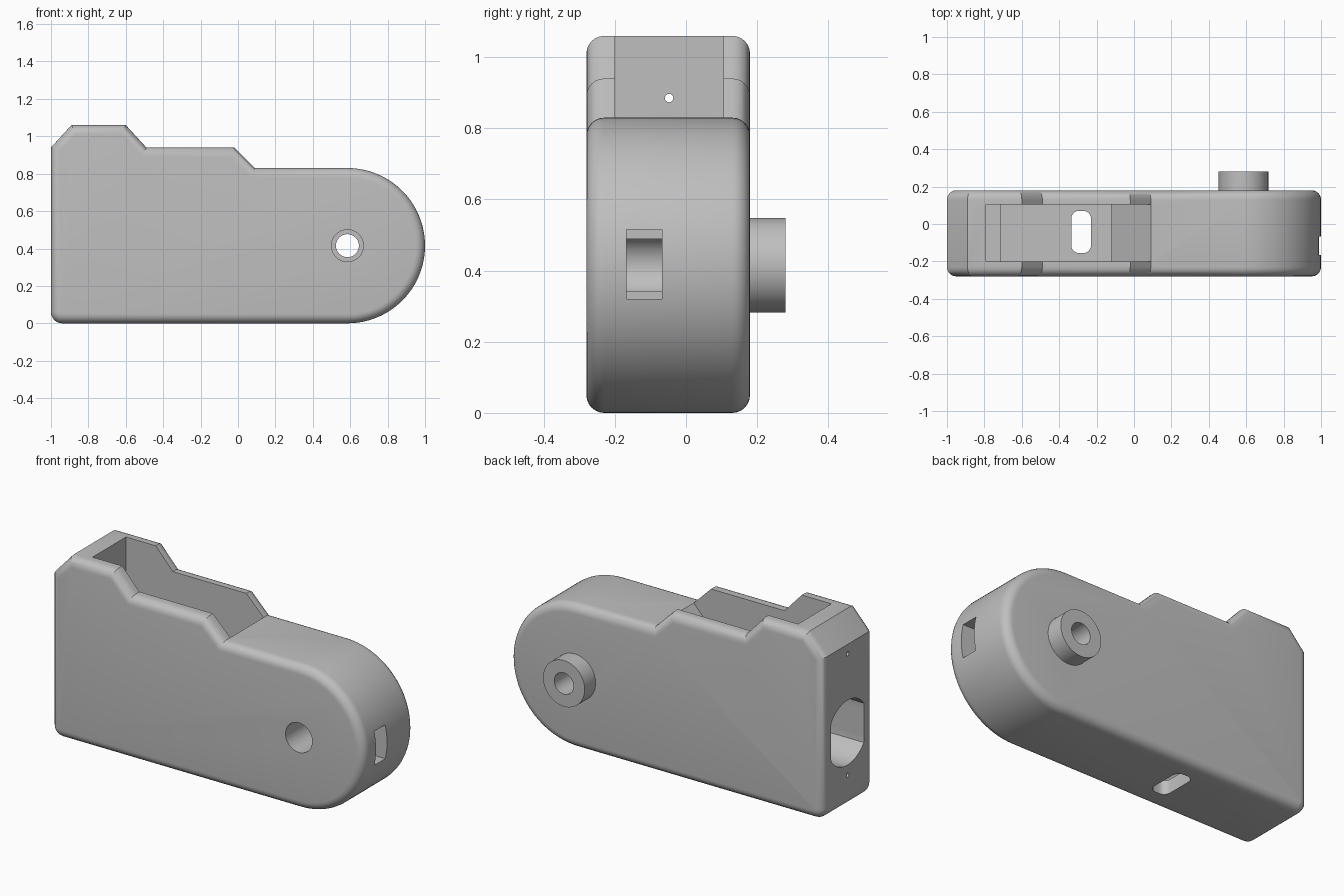
import bpy, bmesh
from math import sin, cos, pi, radians
from mathutils import Vector

if "Cube" in bpy.data.objects:
    bpy.data.objects.remove(bpy.data.objects["Cube"], do_unlink=True)

grey = bpy.data.materials.new("plain_grey")
grey.use_nodes = True
colour = (0.52, 0.52, 0.52, 1)
grey.diffuse_color = colour
grey.node_tree.nodes["Principled BSDF"].inputs["Base Color"].default_value = colour

FRONT, BACK = -0.28, 0.18
PIN = (0.585, 0.415)
MID_Y = -0.0475


def arc(centre, r, start, end, n):
    return [(centre[0] + r * cos(radians(start + (end - start) * i / n)),
             centre[1] + r * sin(radians(start + (end - start) * i / n)))
            for i in range(n + 1)]


def circle(centre, r, n=48):
    return arc(centre, r, 0, 360, n)[:-1]


def prism(name, pts, axis, lo, hi, rim=0):
    """Extrude a flat outline along an axis, optionally rounding both rims."""
    place = {"x": lambda a, b, t: (t, a, b),
             "y": lambda a, b, t: (a, t, b),
             "z": lambda a, b, t: (a, b, t)}[axis]
    bm = bmesh.new()
    low, high = ([bm.verts.new(place(a, b, t)) for a, b in pts] for t in (lo, hi))
    caps = [bm.faces.new(low), bm.faces.new(high)]
    for i in range(len(pts)):
        j = (i + 1) % len(pts)
        bm.faces.new((low[i], low[j], high[j], high[i]))
    bmesh.ops.recalc_face_normals(bm, faces=bm.faces)
    if rim:
        edges = list({e for f in caps for e in f.edges})
        bmesh.ops.bevel(bm, geom=edges, offset=rim, offset_type="OFFSET",
                        segments=6, profile=0.5, affect="EDGES")
    mesh = bpy.data.meshes.new(name)
    bm.to_mesh(mesh)
    bm.free()
    mesh.materials.append(grey)
    obj = bpy.data.objects.new(name, mesh)
    bpy.context.collection.objects.link(obj)
    return obj


def activate(obj):
    bpy.ops.object.select_all(action="DESELECT")
    obj.select_set(True)
    bpy.context.view_layer.objects.active = obj


def cut(target, cutter):
    activate(target)
    mod = target.modifiers.new("cut", "BOOLEAN")
    mod.operation = "DIFFERENCE"
    mod.solver = "EXACT"
    mod.object = cutter
    bpy.ops.object.modifier_apply(modifier=mod.name)
    bpy.data.objects.remove(cutter, do_unlink=True)


# Stepped housing with a round nose and rounded front and back rims
outline = arc((-0.94, 0.06), 0.06, 180, 270, 6)
outline += arc(PIN, 0.415, -90, 90, 48)
outline += [(0.09, 0.83), (-0.02, 0.94), (-0.49, 0.94),
            (-0.60, 1.06), (-0.89, 1.06), (-1.0, 0.94)]
housing = prism("housing", outline, "y", FRONT, BACK, rim=0.05)

# Open-topped compartment with a sloped end and a low ledge
compartment = [(-0.79, 1.2), (-0.79, 0.16), (-0.71, 0.16), (-0.71, 0.08),
               (-0.12, 0.08), (-0.12, 0.60), (0.09, 0.83), (0.09, 1.2)]
cut(housing, prism("compartment_cutter", compartment, "y", -0.2, 0.105))

# Round opening with flattened sides, and two screw holes, in the end wall
opening = [(max(MID_Y - 0.15, min(MID_Y + 0.15, a)), b)
           for a, b in circle((MID_Y, 0.43), 0.187)]
cut(housing, prism("opening_cutter", opening, "x", -1.1, -0.6))
for z in (0.885, 0.185):
    cut(housing, prism("screw_cutter", circle((MID_Y, z), 0.012, 16), "x", -1.1, -0.7))

# Rounded slot through the floor
slot = []
for sx, sy, start in ((1, 1, 0), (-1, 1, 90), (-1, -1, 180), (1, -1, 270)):
    corner = (-0.2825 + sx * 0.0125, -0.0425 + sy * 0.0725)
    slot += arc(corner, 0.04, start, start + 90, 6)
cut(housing, prism("floor_slot_cutter", slot, "z", -0.1, 0.12))

# Wide front bore, window in the nose, narrow bore through to the back
cut(housing, prism("front_bore_cutter", circle(PIN, 0.0855), "y", -0.4, 0.08))
window = [(-0.167, 0.32), (-0.067, 0.32), (-0.067, 0.515), (-0.167, 0.515)]
cut(housing, prism("window_cutter", window, "x", 0.627, 1.1))
cut(housing, prism("back_bore_cutter", circle(PIN, 0.0615), "y", 0, 0.4))

# Hollow boss on the back
boss = prism("pin_boss", circle(PIN, 0.133, 64), "y", BACK - 0.01, 0.28)
cut(boss, prism("boss_bore_cutter", circle(PIN, 0.0615), "y", 0, 0.4))

for obj in (housing, boss):
    activate(obj)
    bpy.ops.object.shade_smooth_by_angle(angle=radians(28))
